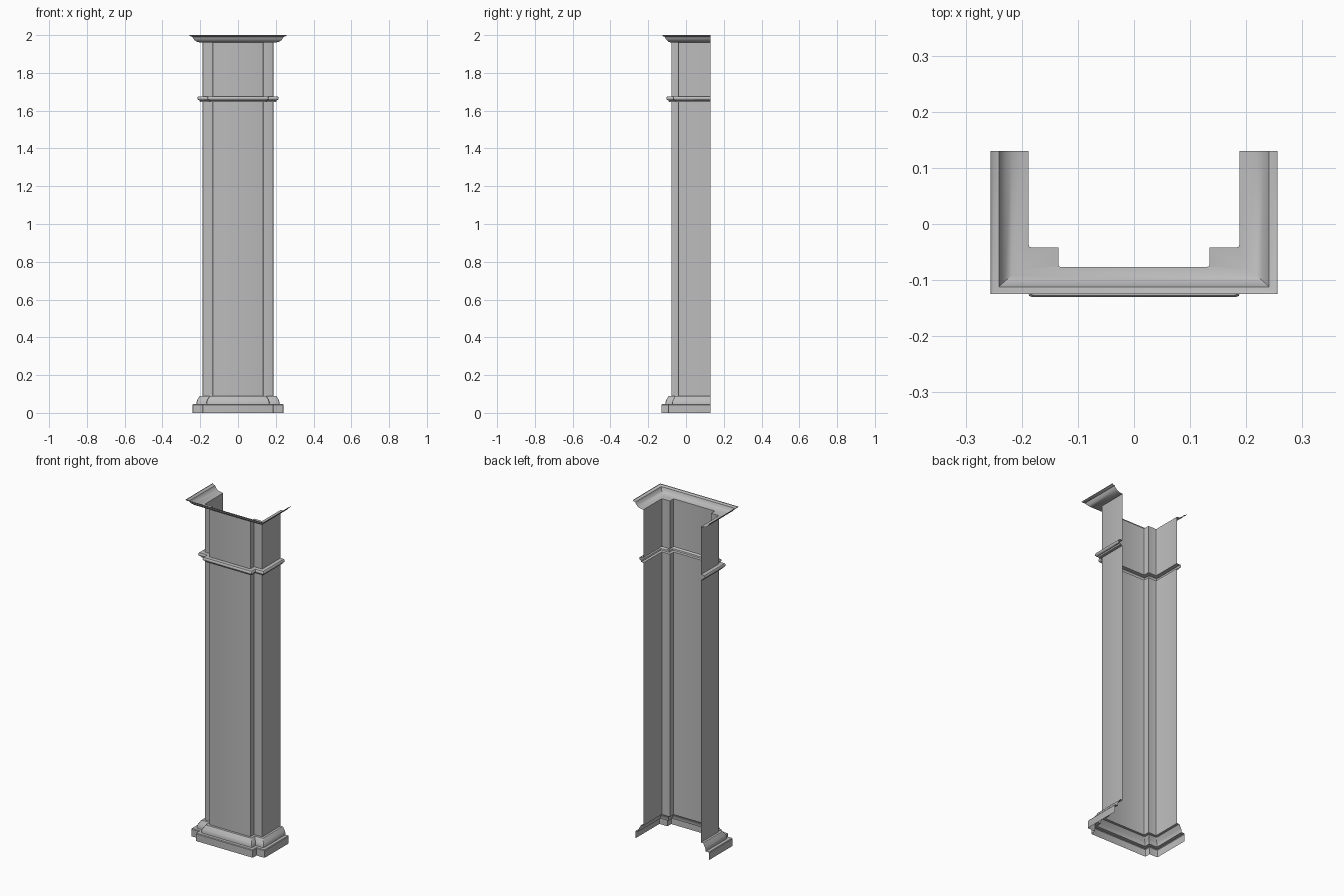
import bpy, bmesh
from mathutils import Vector

BACK = 0.13          # open rear edge
SIDE, SHOULDER_Y = 0.188, -0.042
PANEL, FRONT_Y = 0.135, -0.077
ROUND = 0.006

cube = bpy.data.objects.get("Cube")
if cube:
    bpy.data.objects.remove(cube, do_unlink=True)

stone = bpy.data.materials.new("light grey stone")
stone.use_nodes = True
grey = (0.5, 0.5, 0.5, 1)
stone.diffuse_color = grey
stone.node_tree.nodes["Principled BSDF"].inputs["Base Color"].default_value = grey


def soften(corner, before, after):
    """Three points that round off one corner."""
    a = corner + (before - corner).normalized() * ROUND
    b = corner + (after - corner).normalized() * ROUND
    return [a, (a + b + corner * 2) / 4, b]


def mirrored(half):
    """Complete the left-to-right plan from its -x half."""
    return half + [Vector((-p.x, p.y)) for p in reversed(half)]


def stepped_plan(out):
    """Open plan with a projecting front panel, pushed outwards."""
    end = Vector((-SIDE - out, BACK))
    outer = Vector((-SIDE - out, SHOULDER_Y - out))
    inner = Vector((-PANEL - out, SHOULDER_Y - out))
    front = Vector((-PANEL - out, FRONT_Y - out))
    right = Vector((0, FRONT_Y - out))
    return mirrored([end] + soften(outer, end, inner) + [inner] + soften(front, inner, right))


def plain_plan(x, y):
    """Open rectangular plan with the same point count as the stepped one."""
    corner = Vector((-x, y))
    return mirrored([Vector((-x, BACK))] + [corner] * 7)


def loft(name, rings):
    """Skin a stack of (plan, height) rings as an open sheet."""
    bm = bmesh.new()
    rows = [[bm.verts.new((p.x, p.y, z)) for p in plan] for plan, z in rings]
    for low, high in zip(rows, rows[1:]):
        for i in range(len(low) - 1):
            bm.faces.new((low[i], low[i + 1], high[i + 1], high[i]))
    bmesh.ops.remove_doubles(bm, verts=bm.verts[:], dist=0.00001)
    mesh = bpy.data.meshes.new(name)
    bm.to_mesh(mesh)
    bm.free()
    mesh.materials.append(stone)
    obj = bpy.data.objects.new(name, mesh)
    bpy.context.collection.objects.link(obj)
    bpy.ops.object.select_all(action="DESELECT")
    obj.select_set(True)
    bpy.context.view_layer.objects.active = obj
    bpy.ops.object.shade_smooth_by_angle(angle=0.6)
    return obj


def moulding(name, profile):
    return loft(name, [(stepped_plan(out), z) for out, z in profile])


# Plinth block with a curved step above it
moulding("base_moulding", [
    (0.053, 0), (0.053, 0.042), (0.050, 0.046), (0.032, 0.046),
    (0.031, 0.058), (0.027, 0.070), (0.021, 0.078), (0.018, 0.086),
    (0.014, 0.090), (0, 0.090)])

# Shaft below and above the collar
moulding("shaft", [(0, 0.09), (0, 1.645)])
moulding("neck", [(0, 1.676), (0, 1.96)])

# Collar: small fillet under a rounded band
moulding("collar", [
    (0, 1.645), (0.014, 1.647), (0.016, 1.655), (0.022, 1.656),
    (0.026, 1.660), (0.027, 1.665), (0.026, 1.670), (0.022, 1.675), (0, 1.676)])

# Crown: flat soffit, quarter-round sweep and a thin lip
crown = [(0.202, -0.081, 1.961), (0.218, -0.092, 1.965), (0.230, -0.102, 1.973),
         (0.238, -0.109, 1.983), (0.241, -0.112, 1.991), (0.251, -0.120, 1.993),
         (0.256, -0.125, 1.997), (0.256, -0.125, 2.0)]
loft("crown", [(stepped_plan(0), 1.96)] + [(plain_plan(x, y), z) for x, y, z in crown])
